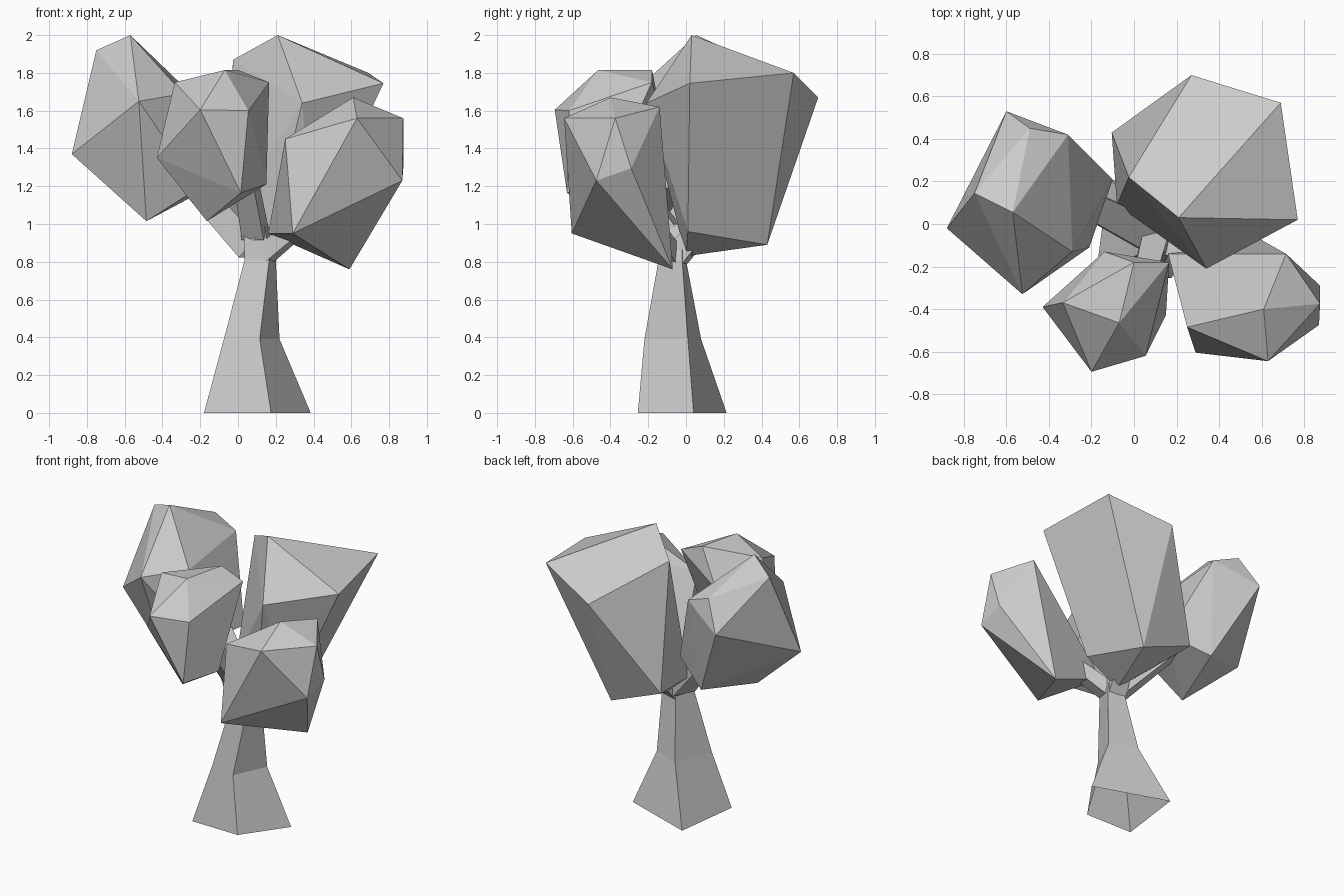
import bpy, bmesh
from mathutils import Vector


def finish(bm, name):
    bmesh.ops.recalc_face_normals(bm, faces=bm.faces[:])
    me = bpy.data.meshes.new(name)
    bm.to_mesh(me)
    bm.free()
    ob = bpy.data.objects.new(name, me)
    bpy.context.collection.objects.link(ob)
    return ob


def clump(name, pts):
    """Faceted foliage: convex hull of a few corner points."""
    bm = bmesh.new()
    for p in pts:
        bm.verts.new(p)
    out = bmesh.ops.convex_hull(bm, input=bm.verts[:])
    junk = list({g for g in out["geom_interior"] + out["geom_unused"]
                 if isinstance(g, bmesh.types.BMVert)})
    bmesh.ops.delete(bm, geom=junk, context='VERTS')
    bmesh.ops.dissolve_limit(bm, angle_limit=0.03, verts=bm.verts[:], edges=bm.edges[:])
    return finish(bm, name)


def loft(name, rings):
    """Open tube of flat quads through matching rings."""
    bm = bmesh.new()
    vs = [[bm.verts.new(p) for p in r] for r in rings]
    n = len(vs[0])
    for a, b in zip(vs, vs[1:]):
        for i in range(n):
            j = (i + 1) % n
            bm.faces.new((a[i], a[j], b[j], b[i]))
    return finish(bm, name)


def square(c, d, r):
    """Square ring of half width r around c, facing along d."""
    s = d.cross(Vector((0, 0, 1))).normalized() * r
    u = s.cross(d).normalized() * r
    return [c + s + u, c - s + u, c - s - u, c + s - u]


# Trunk: four-sided flared tube
def level(z, *xy):
    return [(x, y, z) for x, y in xy]


top = level(0.81, (0.035, -0.14), (0.165, -0.145), (0.20, -0.02), (0.08, 0.0))
loft("trunk", [
    level(0, (-0.18, -0.25), (0.175, -0.255), (0.385, 0.04), (-0.12, 0.215)),
    level(0.39, (-0.075, -0.18), (0.115, -0.22), (0.22, 0.01), (0.03, 0.08)),
    top,
    level(1.0, (0.03, -0.14), (0.14, -0.13), (0.16, -0.02), (0.06, 0.02)),
])

# Branches reaching into each clump
for name, a, b, r0, r1 in [
    ("left_branch", (0.09, -0.06, 0.88), (-0.25, 0.11, 1.24), 0.08, 0.06),
    ("front_branch", (0.09, -0.09, 0.95), (0.03, -0.32, 1.3), 0.06, 0.05),
    ("right_branch", (0.13, -0.08, 0.83), (0.40, -0.22, 1.05), 0.05, 0.04),
    ("back_branch", (0.12, -0.05, 0.83), (0.17, 0.14, 1.05), 0.06, 0.05),
]:
    a, b = Vector(a), Vector(b)
    loft(name, [square(a, b - a, r0), square(b, b - a, r1)])

# Foliage clumps
clump("left_foliage", [
    (-0.57, 0.055, 2.0), (-0.75, 0.145, 1.92), (-0.88, -0.02, 1.37),
    (-0.485, -0.10, 1.015), (-0.525, -0.33, 1.65), (-0.31, 0.42, 1.75),
    (-0.49, 0.45, 1.82), (-0.60, 0.53, 1.62), (-0.355, 0.34, 1.10),
    (-0.10, 0.21, 1.22), (-0.21, -0.11, 1.19), (-0.29, -0.13, 1.69)])
clump("front_foliage", [
    (-0.43, -0.39, 1.35), (-0.335, -0.37, 1.75), (-0.20, -0.695, 1.605),
    (0.055, -0.62, 1.60), (-0.07, -0.465, 1.815), (0.0, -0.18, 1.815),
    (0.165, -0.18, 1.75), (0.15, -0.43, 1.21), (0.015, -0.63, 1.165),
    (-0.165, -0.38, 1.015), (-0.14, -0.13, 1.57)])
clump("right_foliage", [
    (0.61, -0.40, 1.67), (0.25, -0.485, 1.45), (0.63, -0.645, 1.56),
    (0.875, -0.375, 1.56), (0.87, -0.475, 1.23), (0.875, -0.29, 1.295),
    (0.29, -0.605, 0.95), (0.59, -0.07, 0.76), (0.16, -0.14, 0.95),
    (0.715, -0.14, 1.62)])
clump("back_foliage", [
    (0.21, 0.03, 2.0), (-0.025, 0.22, 1.87), (0.77, 0.02, 1.745),
    (0.34, -0.21, 1.64), (0.69, 0.57, 1.80), (0.27, 0.70, 1.67),
    (0.28, 0.43, 0.89), (-0.105, 0.43, 1.04), (-0.08, 0.09, 1.02),
    (0.14, 0.0, 0.83), (0.40, 0.01, 0.96)])
